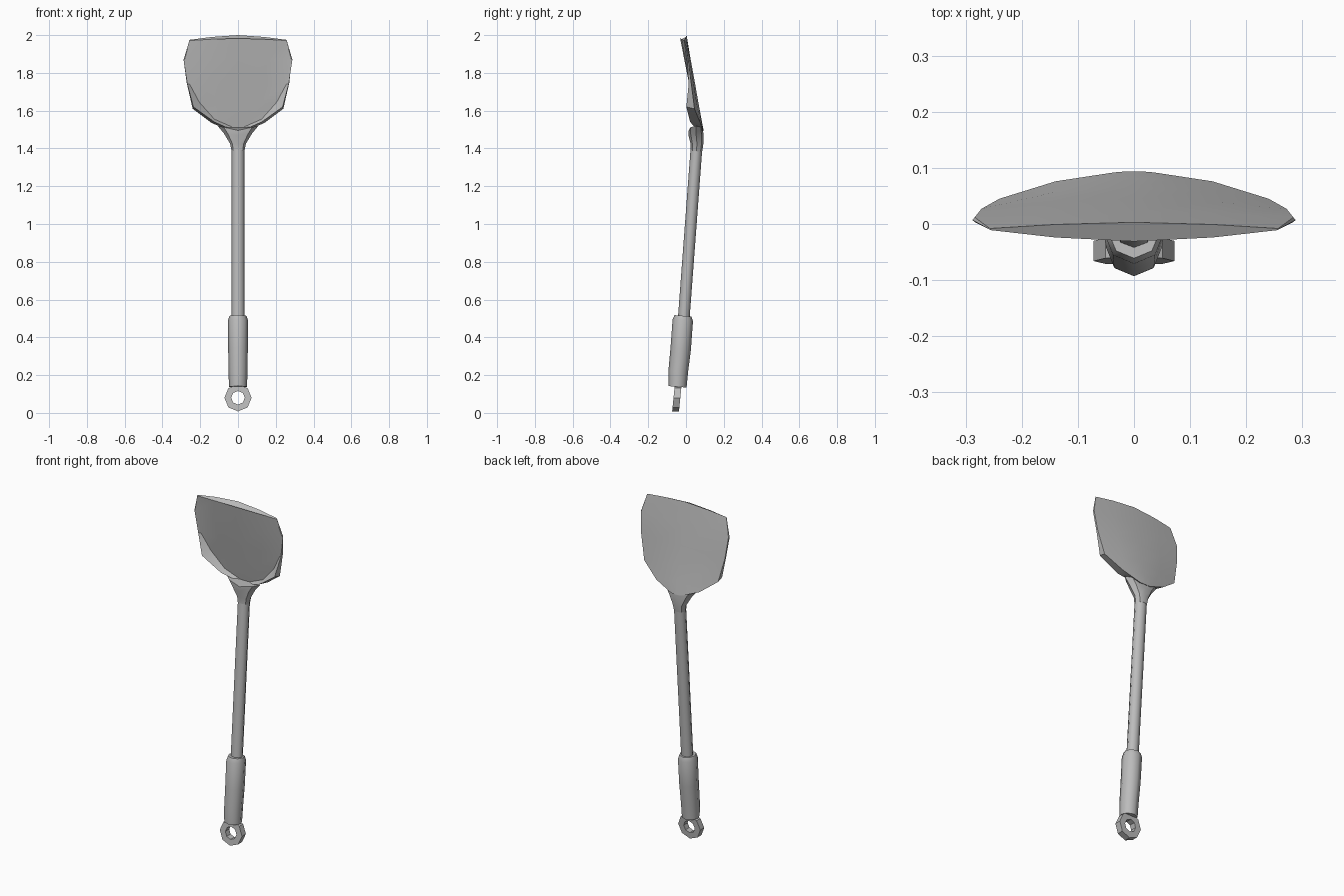
import bpy, bmesh, math

if "Cube" in bpy.data.objects:
    bpy.data.objects.remove(bpy.data.objects["Cube"])

steel = bpy.data.materials.new("grey steel")
steel.diffuse_color = (0.5, 0.5, 0.5, 1)
steel.use_nodes = True
steel.node_tree.nodes["Principled BSDF"].inputs["Base Color"].default_value = steel.diffuse_color


def make_object(name, bm, angle=35):
    bmesh.ops.remove_doubles(bm, verts=bm.verts, dist=0.0005)
    bmesh.ops.recalc_face_normals(bm, faces=bm.faces)
    mesh = bpy.data.meshes.new(name)
    bm.to_mesh(mesh)
    bm.free()
    ob = bpy.data.objects.new(name, mesh)
    bpy.context.collection.objects.link(ob)
    mesh.materials.append(steel)
    bpy.ops.object.select_all(action='DESELECT')
    ob.select_set(True)
    bpy.context.view_layer.objects.active = ob
    bpy.ops.object.shade_smooth_by_angle(angle=math.radians(angle))
    return ob


def loft(name, rings, angle=35, closed=False):
    """Skin equal-length rings of points; cap the ends unless closed."""
    bm = bmesh.new()
    rows = [[bm.verts.new(p) for p in ring] for ring in rings]
    n = len(rows[0])
    pairs = list(zip(rows, rows[1:]))
    if closed:
        pairs.append((rows[-1], rows[0]))
    for a, b in pairs:
        for i in range(n):
            j = (i + 1) % n
            bm.faces.new((a[i], a[j], b[j], b[i]))
    if not closed:
        bm.faces.new(rows[0])
        bm.faces.new(rows[-1])
    return make_object(name, bm, angle)


def oval(y, z, rx, ry, tilt=0.0, lift=0.0, sides=8):
    """Ring of points; tilt slopes it with y, lift raises its sides."""
    ring = []
    for k in range(sides):
        a = 2 * math.pi * k / sides
        c, s = math.cos(a), math.sin(a)
        ring.append((rx * c, y + ry * s, z + tilt * s * ry + lift * abs(c)))
    return ring


# Blade: per row (x, y, z) of the back side, rim, front side, then centre z and y
rows = [
    ((.257, -.008, 1.975), (.257, -.010, 1.973), (.255, -.011, 1.971), (2.00, .003), (1.983, -.031)),
    ((.284, .012, 1.87), (.288, .007, 1.87), (.283, .003, 1.87), (1.88, .023), (1.87, -.009)),
    ((.272, .027, 1.75), (.268, .014, 1.74), (.256, .022, 1.74), (1.76, .045), (1.74, .017)),
    ((.240, .045, 1.61), (.236, .002, 1.62), (.205, .040, 1.645), (1.64, .066), (1.64, .037)),
    ((.140, .076, 1.535), (.125, .022, 1.54), (.125, .054, 1.555), (1.56, .081), (1.55, .055)),
    ((.035, .092, 1.492), (.030, .060, 1.498), (.030, .063, 1.513), (1.49, .094), (1.508, .064)),
]


def span(side, centre):
    """Five points across the blade, bowed between centre and edge."""
    x, y, z = side
    cz, cy = centre
    mid = (x * .55, cy + (y - cy) * .35, cz + (z - cz) * .4)
    mx, my, mz = mid
    return [(-x, y, z), (-mx, my, mz), (0, cy, cz), (mx, my, mz), (x, y, z)]


rings = []
for back, rim, front, back_c, front_c in rows:
    x, y, z = rim
    rings.append(span(back, back_c) + [rim] + span(front, front_c)[::-1] + [(-x, y, z)])
loft("blade", rings, 30)

# Flared neck joining shaft and blade
loft("neck", [
    oval(.055, 1.385, .034, .031),
    oval(.058, 1.425, .042, .034),
    oval(.053, 1.47, .075, .040, 0, .01),
    oval(.052, 1.495, .108, .038, 0, .025),
], 40)

# Leaning shaft
loft("shaft", [oval(-.012, .50, .034, .031), oval(.055, 1.395, .034, .031)], 50)

# Grip with chamfered top
loft("grip", [
    oval(-.045, .138, .048, .048, -.08),
    oval(-.041, .22, .050, .052, -.08),
    oval(-.028, .34, .052, .054, -.08),
    oval(-.017, .49, .053, .054, -.08),
    oval(-.016, .514, .045, .045, -.08),
], 50)


# Hanging ring
def ring_loop(r, dy):
    return [(r * math.cos(a), -.048 + dy + .1 * r * math.sin(a), .08 + r * math.sin(a))
            for a in (2 * math.pi * k / 8 for k in range(8))]


loft("hanging_ring", [ring_loop(.072, -.018), ring_loop(.072, .018),
                      ring_loop(.036, .018), ring_loop(.036, -.018)], 30, closed=True)
